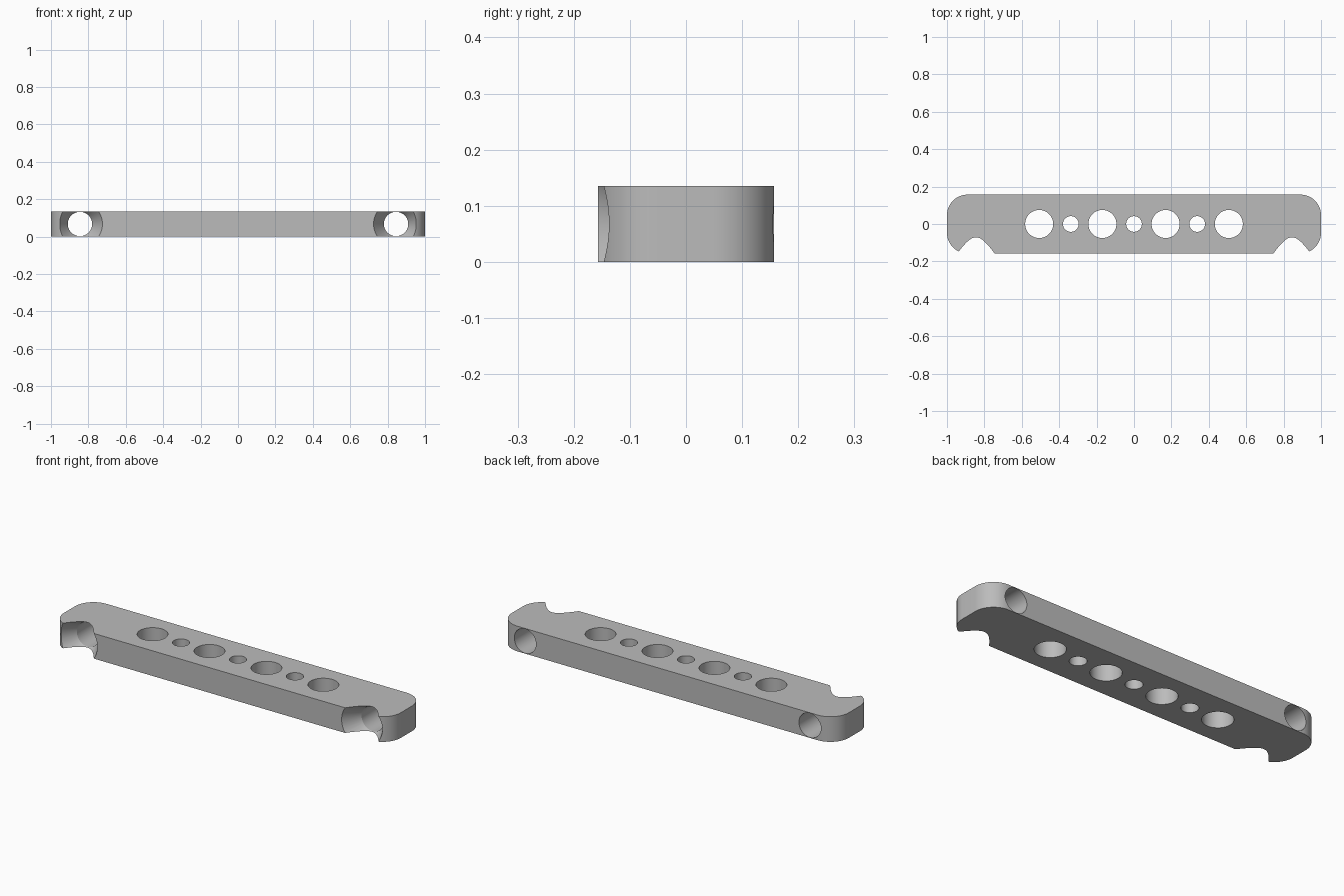
import bpy, bmesh, math
from mathutils import Matrix

cube = bpy.data.objects.get("Cube")
if cube:
    bpy.data.objects.remove(cube, do_unlink=True)

HALF_X, HALF_Y, HEIGHT, CORNER = 1.0, 0.157, 0.135, 0.11
MID_Z = HEIGHT / 2

grey = bpy.data.materials.new("grey")
grey.use_nodes = True
GREY = (0.5, 0.5, 0.5, 1)
grey.diffuse_color = GREY
grey.node_tree.nodes["Principled BSDF"].inputs["Base Color"].default_value = GREY


def make_object(name, bm):
    bmesh.ops.recalc_face_normals(bm, faces=bm.faces)
    mesh = bpy.data.meshes.new(name)
    bm.to_mesh(mesh)
    bm.free()
    mesh.materials.append(grey)
    obj = bpy.data.objects.new(name, mesh)
    bpy.context.collection.objects.link(obj)
    return obj


def add_upright_hole(bm, x, radius):
    bmesh.ops.create_cone(bm, cap_ends=True, segments=64, radius1=radius, radius2=radius,
                          depth=1, matrix=Matrix.Translation((x, 0, MID_Z)))


def add_countersunk_hole(bm, x):
    # Revolved profile along y: flared mouth at the front, straight bore to the back
    profile = [(-0.207, 0.151), (-0.067, 0.065), (0.3, 0.065)]
    rings = []
    for y, r in profile:
        angles = [2 * math.pi * i / 64 for i in range(64)]
        rings.append([bm.verts.new((x + r * math.cos(a), y, MID_Z + r * math.sin(a)))
                      for a in angles])
    for a, b in zip(rings, rings[1:]):
        for i in range(64):
            j = (i + 1) % 64
            bm.faces.new((a[i], a[j], b[j], b[i]))
    bm.faces.new(rings[0])
    bm.faces.new(rings[-1])


# Plate with rounded vertical corners
bm = bmesh.new()
bmesh.ops.create_cube(bm, size=1, matrix=Matrix.Translation((0, 0, MID_Z))
                      @ Matrix.Diagonal((2 * HALF_X, 2 * HALF_Y, HEIGHT, 1)))
upright = [e for e in bm.edges if abs(e.verts[0].co.z - e.verts[1].co.z) > 0.1]
bmesh.ops.bevel(bm, geom=upright, offset=CORNER, segments=16, profile=0.5, affect='EDGES')
plate = make_object("mounting_plate", bm)

# Cutters: row of alternating upright holes, and a flared cross hole at each end
bm = bmesh.new()
for i in range(-3, 4):
    add_upright_hole(bm, i * 0.169, 0.075 if i % 2 else 0.042)
for side in (-1, 1):
    add_countersunk_hole(bm, side * 0.845)
cutter = make_object("hole_cutter", bm)
cutter.hide_render = True

cut = plate.modifiers.new("holes", 'BOOLEAN')
cut.object = cutter
cut.operation = 'DIFFERENCE'
cut.solver = 'EXACT'
bpy.ops.object.select_all(action='DESELECT')
plate.select_set(True)
bpy.context.view_layer.objects.active = plate
bpy.ops.object.modifier_apply(modifier=cut.name)
bpy.data.objects.remove(cutter, do_unlink=True)

bpy.ops.object.shade_smooth_by_angle(angle=math.radians(25))
